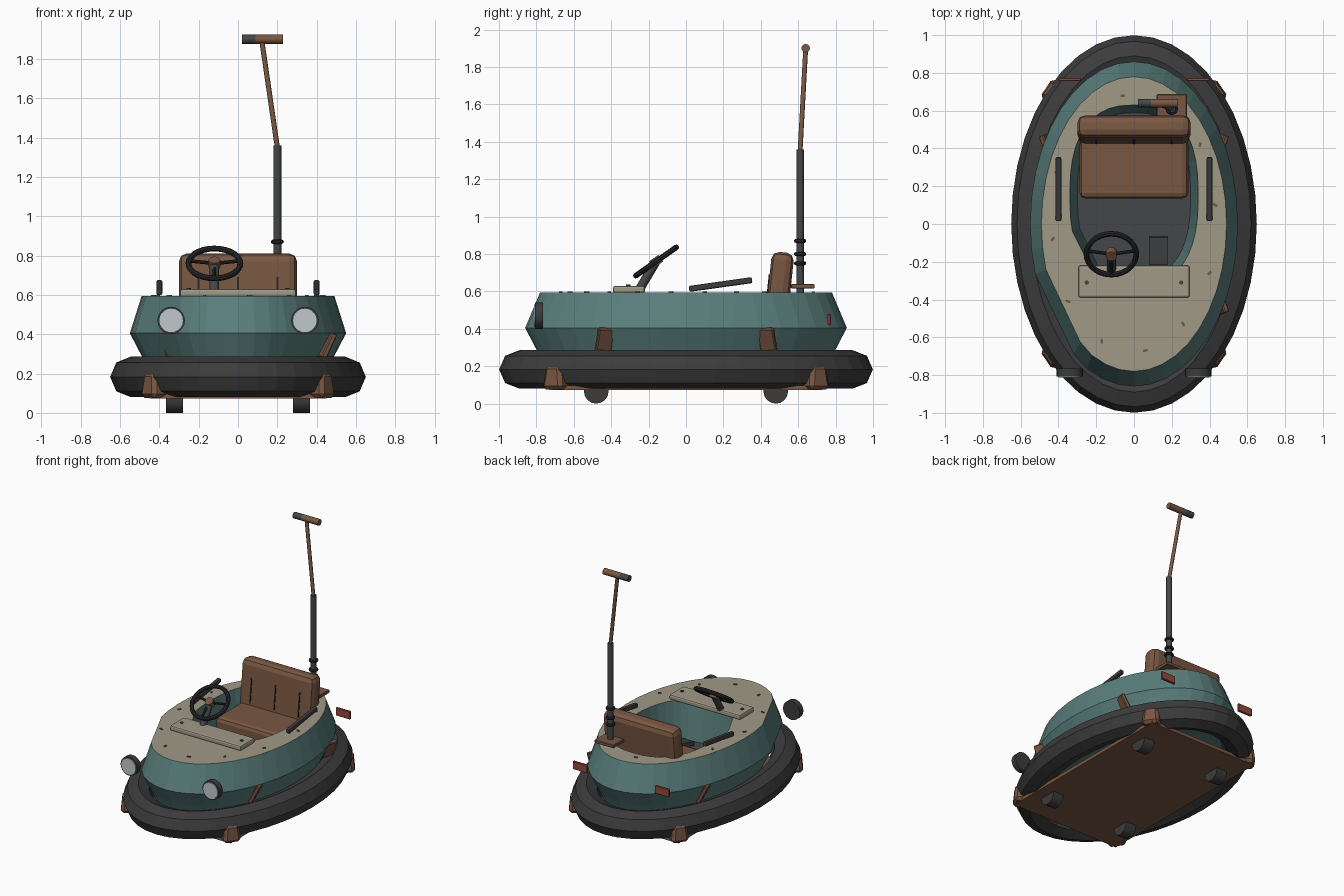
import bpy, bmesh, math
from mathutils import Vector, Matrix

cube = bpy.data.objects.get("Cube")
if cube:
    bpy.data.objects.remove(cube, do_unlink=True)


def material(name, rgb):
    m = bpy.data.materials.new(name)
    m.use_nodes = True
    m.diffuse_color = (*rgb, 1)
    m.node_tree.nodes["Principled BSDF"].inputs["Base Color"].default_value = (*rgb, 1)
    return m


TEAL = material("teal paint", (.10, .21, .20))
CREAM = material("cream deck", (.35, .32, .24))
BROWN = material("brown leather and rust", (.19, .095, .055))
RUBBER = material("dark rubber", (.045, .045, .046))
METAL = material("dark metal", (.06, .062, .065))
BLACK = material("black trim", (.02, .02, .022))
LENS = material("lamp glass", (.52, .58, .61))
RED = material("red lamp", (.30, .065, .05))


def finish(name, bm, mats, smooth=False):
    bmesh.ops.recalc_face_normals(bm, faces=bm.faces)
    me = bpy.data.meshes.new(name)
    bm.to_mesh(me)
    bm.free()
    for m in mats:
        me.materials.append(m)
    ob = bpy.data.objects.new(name, me)
    bpy.context.collection.objects.link(ob)
    if smooth:
        bpy.ops.object.select_all(action='DESELECT')
        ob.select_set(True)
        bpy.context.view_layer.objects.active = ob
        bpy.ops.object.shade_smooth_by_angle(angle=math.radians(40))
    return ob


def box(name, loc, size, mat, bevel=0, rot=(0, 0, 0), taper=1, segments=2):
    bm = bmesh.new()
    bmesh.ops.create_cube(bm, size=1)
    for v in bm.verts:
        k = taper if v.co.z > 0 else 1
        v.co = Vector((v.co.x * size[0] * k, v.co.y * size[1] * k, v.co.z * size[2]))
    if bevel:
        bmesh.ops.bevel(bm, geom=bm.edges[:], offset=bevel, segments=segments,
                        affect='EDGES', profile=.5)
    ob = finish(name, bm, [mat])
    ob.location, ob.rotation_euler = loc, rot
    return ob


def rod(name, a, b, r, mat, sides=12):
    a, b = Vector(a), Vector(b)
    bm = bmesh.new()
    bmesh.ops.create_cone(bm, cap_ends=True, segments=sides, radius1=r, radius2=r,
                          depth=(b - a).length)
    turn = (b - a).to_track_quat('Z', 'Y').to_matrix().to_4x4()
    bm.transform(Matrix.Translation((a + b) / 2) @ turn)
    return finish(name, bm, [mat], True)


def torus(name, loc, major, minor, mat, tilt=0, n=28, m=8):
    bm = bmesh.new()
    rings = []
    for i in range(n):
        t = math.tau * i / n
        rings.append([bm.verts.new(((major + minor * math.cos(p)) * math.cos(t),
                                    (major + minor * math.cos(p)) * math.sin(t),
                                    minor * math.sin(p)))
                      for p in (math.tau * j / m for j in range(m))])
    for i in range(n):
        bridge(bm, rings[i], rings[(i + 1) % n])
    bm.transform(Matrix.Translation(loc) @ Matrix.Rotation(tilt, 4, 'X'))
    return finish(name, bm, [mat], True)


def bridge(bm, p, q, index=0):
    n = len(p)
    for i in range(n):
        f = bm.faces.new((p[i], p[(i + 1) % n], q[(i + 1) % n], q[i]))
        f.material_index = index


N = 40
DENT = (math.radians(198), math.radians(236))


def oval(bm, a, b, z, cy=0, power=1, dented=True):
    """Oval ring of vertices, flattened to a chord over the dented corner."""
    def point(t):
        c, s = math.cos(t), math.sin(t)
        return Vector((a * math.copysign(abs(c) ** power, c),
                       cy + b * math.copysign(abs(s) ** power, s), z))
    verts = []
    for i in range(N):
        t = math.tau * i / N
        co = point(t)
        if dented and DENT[0] < t < DENT[1]:
            co = point(DENT[0]).lerp(point(DENT[1]), (t - DENT[0]) / (DENT[1] - DENT[0]))
        verts.append(bm.verts.new(co))
    return verts


# Rubber bumper ring
bm = bmesh.new()
rings = []
for j in range(8):
    p = math.tau * j / 8
    d = .105 * math.cos(p)
    rings.append(oval(bm, .545 + d, .89 + d * 1.04, .183 + .103 * math.sin(p), dented=False))
for j in range(8):
    bridge(bm, rings[j], rings[(j + 1) % 8])
finish("bumper_ring", bm, [RUBBER])

# Body shell with deck and recessed cockpit
bm = bmesh.new()
shell = [oval(bm, .45, .76, .2), oval(bm, .49, .80, .29), oval(bm, .55, .86, .405),
         oval(bm, .49, .78, .595), oval(bm, .34, .48, .595, .15, .8),
         oval(bm, .30, .44, .3, .15, .8)]
for k in range(5):
    bridge(bm, shell[k], shell[k + 1], 1 if k == 3 else 0)
bm.faces.new(shell[0])
floor = bm.faces.new(shell[-1])
floor.material_index = 2
finish("body_shell", bm, [TEAL, CREAM, METAL])

# Chassis plate, corner brackets, wheels and struts
box("chassis_plate", (0, 0, .085), (.9, 1.46, .025), BROWN)
for sx, side in ((1, "left"), (-1, "right")):
    for sy, end in ((1, "rear"), (-1, "front")):
        tag = f"{end}_{side}"
        angle = math.atan2(sy * .72, sx * 1.06)
        box("corner_bracket_" + tag, (sx * .425, sy * .695, .14), (.1, .13, .13), BROWN,
            .02, (0, 0, angle), .75, 1)
        rod("wheel_" + tag, (sx * .28, sy * .48, .066), (sx * .365, sy * .48, .066),
            .066, RUBBER, 16)
        box("wheel_fork_" + tag, (sx * .32, sy * .48, .09), (.05, .06, .05), METAL)
        dented = sx < 0 and sy < 0
        box("body_strut_" + tag, (sx * (.36 if dented else .45), sy * .435, .34),
            (.03, .09, .14), BROWN, .006, (0, sx * .45, -sx * sy * .35), 1, 1)

    # Lamps and side rails
    rod("headlamp_" + side, (sx * .34, -.765, .47), (sx * .34, -.807, .47), .07, RUBBER, 20)
    rod("headlamp_glass_" + side, (sx * .34, -.805, .47), (sx * .34, -.813, .47), .06, LENS, 20)
    box("tail_lamp_" + side, (sx * .34, .765, .45), (.12, .018, .06), RED, .004, segments=1)
    box("side_rail_" + side, (sx * .4, .185, .637), (.03, .34, .032), RUBBER, .008,
        (math.radians(8), 0, 0))
    rod("dash_bolt_" + side, (sx * .25, -.31, .628), (sx * .25, -.31, .636), .012, METAL, 8)

# Seat
box("seat_cushion", (0, .31, .43), (.575, .35, .13), BROWN, .03)
box("seat_back", (0, .5, .62), (.6, .12, .38), BROWN, .04, (math.radians(-6), 0, 0))
for x in (-.2, 0, .2):
    box("seat_seam", (x, .437, .6), (.01, .008, .18), BLACK, rot=(math.radians(-6), 0, 0))

# Dashboard, pedal and steering
box("dashboard", (0, -.305, .61), (.59, .17, .04), CREAM, .012)
box("pedal", (.13, -.14, .34), (.1, .15, .03), METAL, rot=(.25, 0, 0))
hub = Vector((-.12, -.16, .76))
tilt = math.radians(35)
spin = Matrix.Rotation(tilt, 3, 'X')
torus("steering_wheel", hub, .132, .015, BLACK, tilt)
for deg in (10, 170, 270):
    t = math.radians(deg)
    rod("steering_spoke", hub, hub + spin @ Vector((.13 * math.cos(t), .13 * math.sin(t), 0)),
        .009, BLACK, 8)
rod("steering_column", (-.12, -.25, .61), hub, .024, METAL)
axis = spin @ Vector((0, 0, .022))
rod("steering_hub", hub - axis, hub + axis, .03, BROWN)

# Power mast with contact bar
box("mast_base", (.2, .625, .628), (.16, .125, .025), BROWN, .004, segments=1)
rod("mast_pole", (.2, .61, .595), (.2, .61, 1.36), .02, METAL)
for z in (.75, .80, .87):
    torus("mast_collar", (.2, .61, z), .022, .011, BLACK, n=16)
rod("mast_rod", (.2, .61, 1.35), (.12, .64, 1.9), .013, BROWN)
rod("contact_bar", (.09, .64, 1.9), (.23, .64, 1.9), .023, BROWN)
rod("contact_bar_grip", (.02, .64, 1.9), (.09, .64, 1.9), .023, METAL)

# Rust chips on the deck
chips = [(-.06, .68), (.35, .42), (.43, .1), (.40, -.26), (.26, -.53), (.06, -.67),
         (-.17, -.62), (-.35, -.41), (-.43, -.08), (-.41, .27)]
for i, (x, y) in enumerate(chips):
    box("rust_chip", (x, y, .597), (.025, .013, .006), BROWN, rot=(0, 0, i * 1.3))
